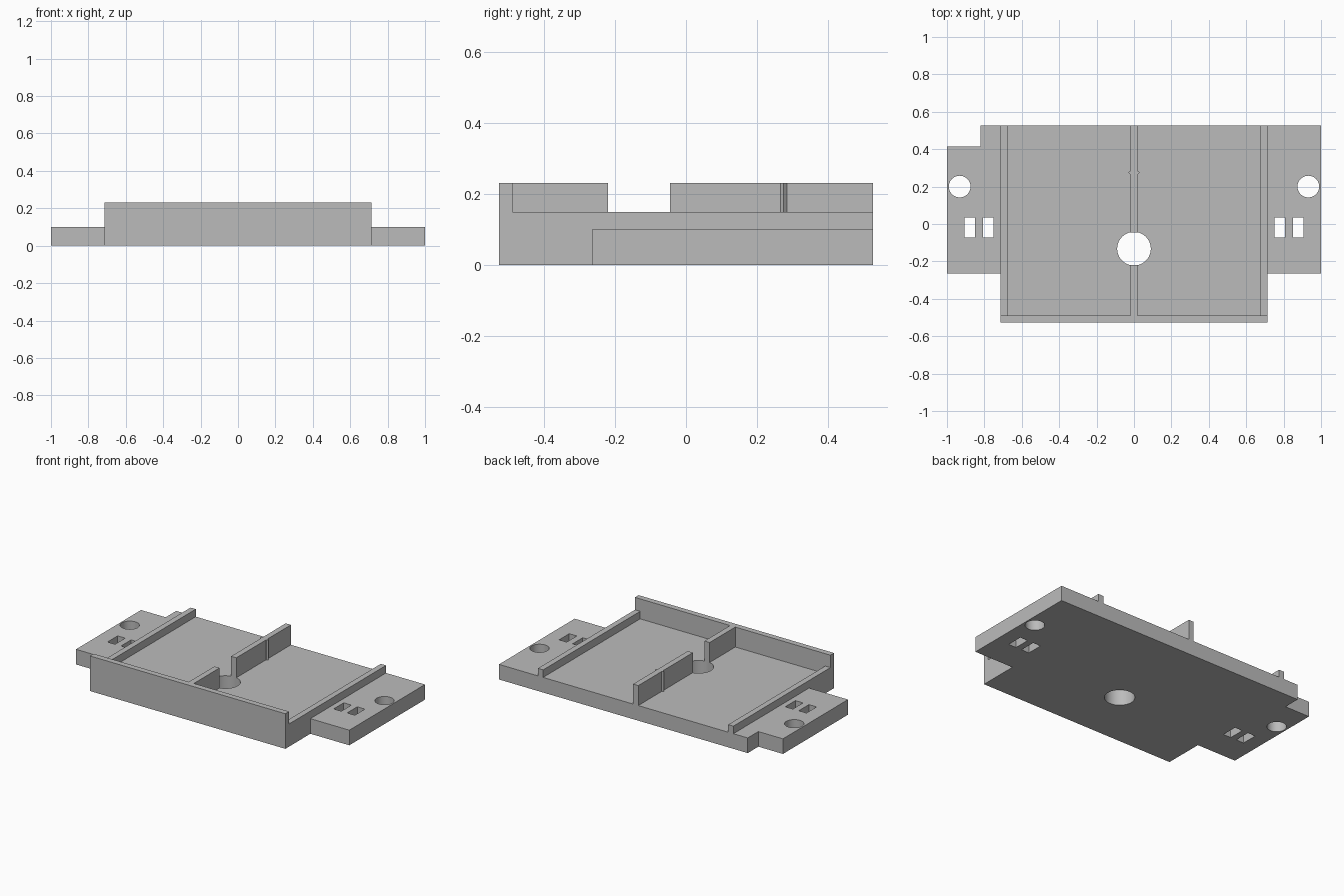
import bpy, bmesh

old = bpy.data.objects.get("Cube")
if old:
    bpy.data.objects.remove(old, do_unlink=True)

grey = bpy.data.materials.new("plain grey")
grey.use_nodes = True
colour = (0.5, 0.5, 0.5, 1)
grey.diffuse_color = colour
grey.node_tree.nodes["Principled BSDF"].inputs["Base Color"].default_value = colour

BASE, RAIL, TOP = 0.1, 0.15, 0.232
BACK, FRONT = 0.526, -0.526


def prism(name, outline, z0, z1):
    """Extrude a flat outline between two heights."""
    bm = bmesh.new()
    face = bm.faces.new([bm.verts.new((x, y, z0)) for x, y in outline])
    up = bmesh.ops.extrude_face_region(bm, geom=[face])["geom"]
    bmesh.ops.translate(bm, vec=(0, 0, z1 - z0),
                        verts=[v for v in up if isinstance(v, bmesh.types.BMVert)])
    bmesh.ops.recalc_face_normals(bm, faces=bm.faces)
    mesh = bpy.data.meshes.new(name)
    bm.to_mesh(mesh)
    bm.free()
    ob = bpy.data.objects.new(name, mesh)
    bpy.context.collection.objects.link(ob)
    mesh.materials.append(grey)
    return ob


def block(name, x0, x1, y0, y1, z0, z1):
    return prism(name, [(x0, y0), (x1, y0), (x1, y1), (x0, y1)], z0, z1)


def cylinder(name, x, y, rx, ry, z0, z1, sides):
    bpy.ops.mesh.primitive_cylinder_add(vertices=sides, radius=1, depth=z1 - z0,
                                        location=(x, y, (z0 + z1) / 2))
    ob = bpy.context.object
    ob.name = name
    ob.scale = (rx, ry, 1)
    bpy.ops.object.transform_apply(location=True, rotation=False, scale=True)
    ob.data.materials.append(grey)
    return ob


def cut(target, cutter):
    cutter.hide_render = True
    cutter.hide_viewport = True
    cutter.display_type = 'WIRE'
    mod = target.modifiers.new(cutter.name, 'BOOLEAN')
    mod.operation = 'DIFFERENCE'
    mod.solver = 'EXACT'
    mod.object = cutter


# Floor plate with side tabs and one notched back corner
plate = prism("base_plate", [
    (-0.715, FRONT), (0.715, FRONT), (0.715, -0.265), (1, -0.265), (1, BACK),
    (-0.82, BACK), (-0.82, 0.415), (-1, 0.415), (-1, -0.265), (-0.715, -0.265)], 0, BASE)

# Raised walls and low side rails
block("front_wall", -0.715, 0.715, FRONT, -0.488, BASE, TOP)
for side, x0 in (("right", -0.715), ("left", 0.677)):
    block(side + "_rail", x0, x0 + 0.038, -0.488, BACK, BASE, RAIL)

# Centre divider in two pieces, with a small rib on the longer one
block("front_divider", -0.019, 0.019, -0.488, -0.22, BASE, TOP)
block("back_divider", -0.019, 0.019, -0.045, BACK, BASE, TOP)
cylinder("divider_rib", 0, 0.275, 0.03, 0.013, BASE, TOP, 8)

# Centre hole, round screw holes and paired slots
cut(plate, cylinder("centre_hole_cutter", 0, -0.132, 0.09, 0.09, -0.1, 0.2, 48))
for side, s in (("left", 1), ("right", -1)):
    cut(plate, cylinder(side + "_hole_cutter", s * 0.932, 0.2, 0.058, 0.058, -0.1, 0.2, 48))
    for n, x in (("inner", 0.778), ("outer", 0.877)):
        cut(plate, block(f"{side}_{n}_slot_cutter", s * x - 0.028, s * x + 0.028,
                         -0.072, 0.034, -0.1, 0.2))

# Smooth the hole walls while keeping the edges sharp
bpy.ops.object.select_all(action='DESELECT')
plate.select_set(True)
bpy.context.view_layer.objects.active = plate
for mod in list(plate.modifiers):
    bpy.ops.object.modifier_apply(modifier=mod.name)
bpy.ops.object.shade_smooth_by_angle()
